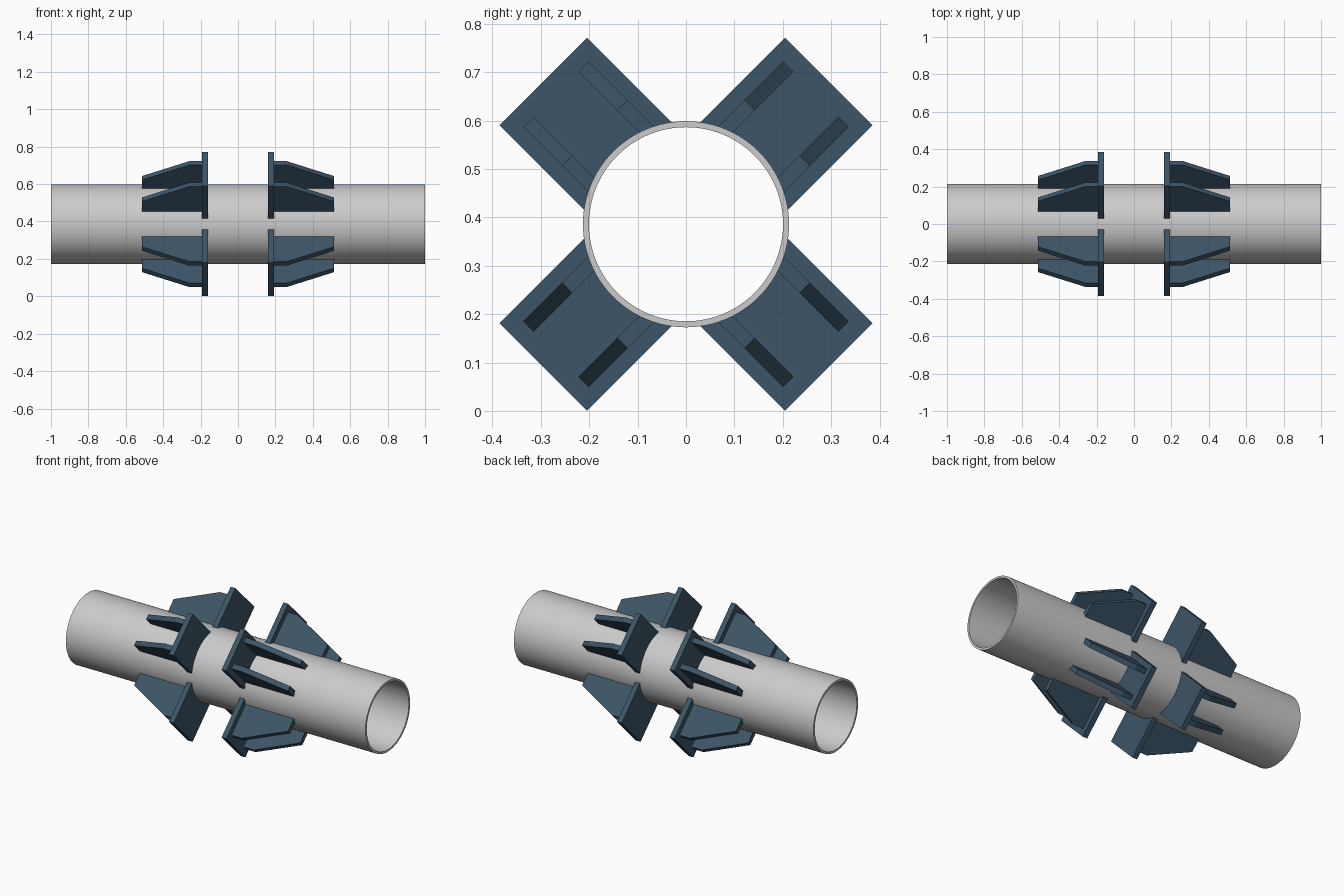
import bpy, bmesh
from math import cos, sin, asin, radians, pi
from mathutils import Matrix, Vector

if "Cube" in bpy.data.objects:
    bpy.data.objects.remove(bpy.data.objects["Cube"])

R_OUT, R_IN, CZ = 0.213, 0.2005, 0.386
PLATE_R, PLATE_HALF = 0.417, 0.128

blue = bpy.data.materials.new("blue_steel")
blue.diffuse_color = (0.045, 0.09, 0.135, 1)
blue.use_nodes = True
blue.node_tree.nodes["Principled BSDF"].inputs["Base Color"].default_value = blue.diffuse_color


def add_object(name, bm, material=None):
    bmesh.ops.recalc_face_normals(bm, faces=bm.faces[:])
    mesh = bpy.data.meshes.new(name)
    bm.to_mesh(mesh)
    bm.free()
    ob = bpy.data.objects.new(name, mesh)
    bpy.context.collection.objects.link(ob)
    if material:
        mesh.materials.append(material)
    return ob


def prism(name, profile, direction, matrix):
    """Extrude a closed 3D profile along a direction, then place it."""
    bm = bmesh.new()
    face = bm.faces.new([bm.verts.new(p) for p in profile])
    ext = bmesh.ops.extrude_face_region(bm, geom=[face], use_keep_orig=True)
    verts = [g for g in ext["geom"] if isinstance(g, bmesh.types.BMVert)]
    bmesh.ops.translate(bm, verts=verts, vec=Vector(direction))
    bm.transform(matrix)
    return add_object(name, bm, blue)


# Hollow pipe: spin the rectangular wall section around the x axis
bm = bmesh.new()
wall = [bm.verts.new((x, 0, r)) for x, r in
        ((-1, R_IN), (-1, R_OUT), (1, R_OUT), (1, R_IN))]
edges = [bm.edges.new((wall[i], wall[(i + 1) % 4])) for i in range(4)]
bmesh.ops.spin(bm, geom=wall + edges, cent=(0, 0, 0), axis=(1, 0, 0),
               angle=2 * pi, steps=96, use_merge=True)
bmesh.ops.remove_doubles(bm, verts=bm.verts[:], dist=1e-5)
bm.transform(Matrix.Translation((0, 0, CZ)))
pipe = add_object("pipe", bm)
bpy.context.view_layer.objects.active = pipe
pipe.select_set(True)
bpy.ops.object.shade_smooth_by_angle(angle=radians(30))

# Stop plate outline (y tangential, z radial) with an arc seated in the pipe wall
seat = 0.208
a = asin(PLATE_HALF / seat)
arc = [-a + 2 * a * i / 16 for i in range(17)]
plate = [(0.16, seat * sin(t), seat * cos(t)) for t in arc]
plate += [(0.16, PLATE_HALF, PLATE_R), (0.16, -PLATE_HALF, PLATE_R)]

# Tapered gusset outline (x along pipe, z radial)
gusset = [(0.19, 0.19), (0.514, 0.19), (0.514, 0.267), (0.26, 0.38), (0.19, 0.38)]

# Four plates with two gussets each, mirrored to both ends
for end, sx in (("right", 1), ("left", -1)):
    for k in range(4):
        place = (Matrix.Translation((0, 0, CZ))
                 @ Matrix.Rotation(radians(45 + 90 * k), 4, 'X')
                 @ Matrix.Diagonal((sx, 1, 1, 1)))
        prism(f"stop_plate_{end}_{k}", plate, (0.032, 0, 0), place)
        for j, t in enumerate((-0.096, 0.066)):
            prism(f"gusset_{end}_{k}_{j}", [(x, t, z) for x, z in gusset],
                  (0, 0.03, 0), place)
